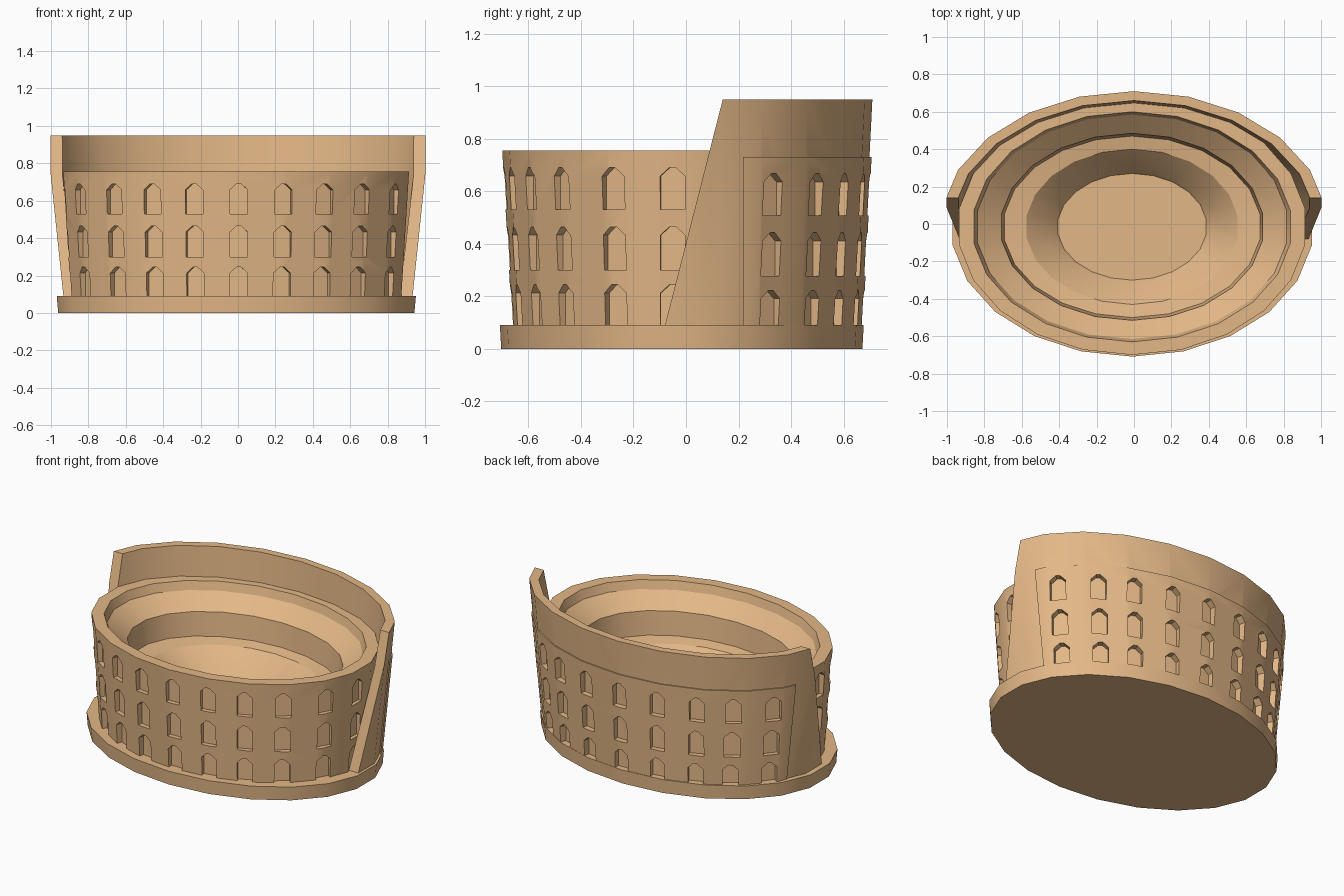
import bpy
import bmesh
from math import sin, cos, radians, pi
from mathutils import Vector

old = bpy.data.objects.get("Cube")
if old:
    bpy.data.objects.remove(old)

SIDES = 22

stone = bpy.data.materials.new("sandstone")
stone.use_nodes = True
colour = (0.77, 0.475, 0.24, 1)
stone.diffuse_color = colour
stone.node_tree.nodes["Principled BSDF"].inputs["Base Color"].default_value = colour


def finish(bm, name):
    bmesh.ops.recalc_face_normals(bm, faces=bm.faces)
    mesh = bpy.data.meshes.new(name)
    bm.to_mesh(mesh)
    bm.free()
    mesh.materials.append(stone)
    obj = bpy.data.objects.new(name, mesh)
    bpy.context.collection.objects.link(obj)
    return obj


def oval_lathe(rings, centre, closed=False):
    """Sweep (half_x, half_y, z) rings into a solid, or a tube if closed."""
    bm = bmesh.new()
    loops = []
    for a, b, z in rings:
        angles = [2 * pi * i / SIDES for i in range(SIDES)]
        loops.append([bm.verts.new((centre[0] + a * sin(t), centre[1] - b * cos(t), z))
                      for t in angles])
    pairs = list(zip(loops, loops[1:]))
    if closed:
        pairs.append((loops[-1], loops[0]))
    else:
        bm.faces.new(loops[0])
        bm.faces.new(loops[-1])
    for low, high in pairs:
        for i in range(SIDES):
            j = (i + 1) % SIDES
            bm.faces.new((low[i], low[j], high[j], high[i]))
    return bm


def trim(bm, point, normal):
    """Keep the side the normal points to and cap the cut."""
    geom = bm.verts[:] + bm.edges[:] + bm.faces[:]
    bmesh.ops.bisect_plane(bm, geom=geom, plane_co=point, plane_no=normal,
                           clear_inner=True)
    bmesh.ops.holes_fill(bm, edges=[e for e in bm.edges if e.is_boundary], sides=0)


def arch_cutters(name, angles, centre, low, high, depth, drop):
    """Pointed window prisms in three rows, following a leaning oval wall."""
    bm = bmesh.new()
    for sill, height in ((0.08, 0.165), (0.30, 0.165), (0.53, 0.16)):
        z0 = sill - drop
        f = (z0 - 0.01) / 0.665
        a = low[0] + (high[0] - low[0]) * f
        b = low[1] + (high[1] - low[1]) * f
        for deg in angles:
            t = radians(deg)
            out = Vector((sin(t) / a, -cos(t) / b, 0)).normalized()
            side = Vector((-out.y, out.x, 0))
            spot = Vector((centre[0] + a * sin(t), centre[1] - b * cos(t), z0))
            outline = ((-0.047, 0), (0.047, 0), (0.047, height - 0.032),
                       (0.012, height), (-0.012, height), (-0.047, height - 0.032))
            back, front = [[bm.verts.new(spot + side * u + out * d + Vector((0, 0, v)))
                            for u, v in outline] for d in (-depth, 0.07)]
            bm.faces.new(back)
            bm.faces.new(front)
            for i in range(len(outline)):
                j = (i + 1) % len(outline)
                bm.faces.new((back[i], back[j], front[j], front[i]))
    obj = finish(bm, name)
    obj.hide_render = True
    obj.hide_viewport = True
    return obj


def carve(obj, cutters):
    for cutter in cutters:
        mod = obj.modifiers.new("arches", 'BOOLEAN')
        mod.operation = 'DIFFERENCE'
        mod.solver = 'EXACT'
        mod.object = cutter


def smooth(obj):
    bpy.ops.object.select_all(action='DESELECT')
    obj.select_set(True)
    bpy.context.view_layer.objects.active = obj
    for mod in list(obj.modifiers):
        bpy.ops.object.modifier_apply(modifier=mod.name)
    bpy.ops.object.shade_smooth_by_angle(angle=radians(30))


# Plinth
plinth = finish(oval_lathe([(0.962, 0.688, 0), (0.97, 0.693, 0.09)], (-0.009, -0.016)),
                "plinth")

# Main oval wall with the stepped seating bowl: slope, drop, tread, slope, arena
mid = (-0.01, -0.015)
wall_low, wall_high = (0.89, 0.645), (0.934, 0.685)
arena = finish(oval_lathe([
    (*wall_low, 0.05), (*wall_high, 0.755),
    (0.855, 0.615, 0.755), (0.835, 0.6, 0.70),
    (0.705, 0.5, 0.61), (0.69, 0.485, 0.455),
    (0.57, 0.415, 0.44), (0.41, 0.295, 0.31), (0.40, 0.285, 0.295)], mid), "arena_wall")

# Taller outer wall around the back, with raked ends
tall_mid = (0, -0.01)
bm = oval_lathe([(0.942, 0.676, 0.08), (1.034, 0.72, 0.95),
                 (0.973, 0.67, 0.95), (0.872, 0.612, 0.08)], tall_mid, True)
trim(bm, (0, 0.14, 0.95), (0, 0.86, -0.22))
tall_wall = finish(bm, "tall_back_wall")

# Raised arcade panel on the back wall
panel_low, panel_high = (0.95, 0.684), (1.018, 0.717)
bm = oval_lathe([(*panel_low, 0.085), (*panel_high, 0.73),
                 (0.985, 0.69, 0.73), (0.93, 0.66, 0.085)], tall_mid, True)
trim(bm, (0, 0.217, 0), (0, 1, 0))
panel = finish(bm, "back_arcade_panel")

# Window recesses
front_angles = [s * a + 0.9 for a in (15, 30, 46, 66, 86) for s in (-1, 1)] + [0.9]
back_angles = [180 + s * a for a in (15, 30, 44, 61) for s in (-1, 1)] + [180]
front_cut = arch_cutters("front_arch_cutters", front_angles, mid,
                         wall_low, wall_high, 0.036, 0)
back_cut = arch_cutters("back_arch_cutters", back_angles, tall_mid,
                        panel_low, panel_high, 0.042, 0.022)
carve(arena, [front_cut, back_cut])
carve(tall_wall, [back_cut])
carve(panel, [back_cut])

for part in (plinth, arena, tall_wall, panel):
    smooth(part)
